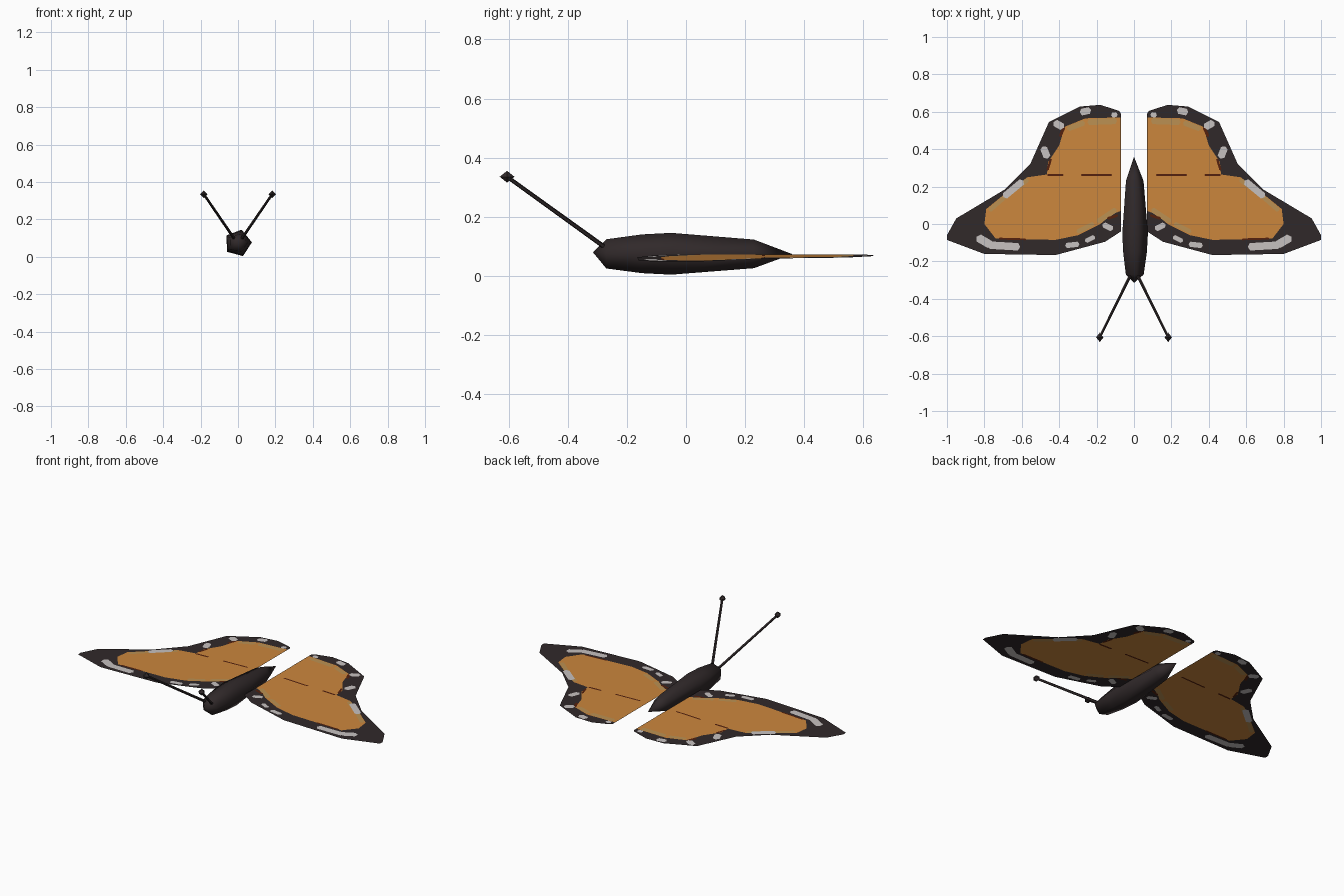
import bpy, bmesh, math
from mathutils import Vector
from mathutils.geometry import delaunay_2d_cdt

if "Cube" in bpy.data.objects:
    bpy.data.objects.remove(bpy.data.objects["Cube"])


def material(name, rgb):
    m = bpy.data.materials.new(name)
    m.diffuse_color = (*rgb, 1)
    m.use_nodes = True
    m.node_tree.nodes["Principled BSDF"].inputs["Base Color"].default_value = m.diffuse_color
    return m


DARK = material("charcoal", (0.030, 0.022, 0.023))
ORANGE = material("orange", (0.60, 0.24, 0.046))
TAN = material("tan", (0.50, 0.28, 0.085))
BROWN = material("red_brown", (0.09, 0.015, 0.004))
WHITE = material("pale_grey", (0.57, 0.54, 0.53))
WING_MATS = [DARK, ORANGE, TAN, BROWN, WHITE]


def make_object(name, bm, mats, mirror=False):
    mesh = bpy.data.meshes.new(name)
    bm.to_mesh(mesh)
    bm.free()
    for m in mats:
        mesh.materials.append(m)
    ob = bpy.data.objects.new(name, mesh)
    bpy.context.collection.objects.link(ob)
    if mirror:
        ob.modifiers.new("mirror", 'MIRROR').use_mirror_merge = False
    return ob


def streak(x1, y1, x2, y2, w):
    """Six-sided elongated spot from one point to another, half-width w."""
    a, b = Vector((x1, y1)), Vector((x2, y2))
    d = (b - a).normalized()
    n = Vector((-d.y, d.x)) * w
    return [a - d * w * 0.6, a - n, b - n, b + d * w * 0.6, b + n, a + n]


# Wings: one flat sheet, cut along the pattern outlines
outline = [(0.07, 0.59), (0.08, 0.605), (0.18, 0.637), (0.29, 0.628), (0.455, 0.545),
           (0.555, 0.32), (0.69, 0.185), (0.95, 0.03), (1.0, -0.06), (1.0, -0.085),
           (0.80, -0.16), (0.42, -0.166), (0.155, -0.095), (0.07, -0.04)]
field = [(0.071, 0.57), (0.26, 0.565), (0.37, 0.52), (0.40, 0.42), (0.46, 0.33),
         (0.465, 0.265), (0.57, 0.25), (0.68, 0.17), (0.79, 0.08), (0.80, 0.0),
         (0.74, -0.078), (0.42, -0.085), (0.30, -0.06), (0.18, 0.0), (0.12, 0.05),
         (0.071, 0.07)]
tan_streaks = [(0.10, 0.55, 0.24, 0.545, 0.016), (0.27, 0.54, 0.35, 0.51, 0.014),
               (0.57, 0.235, 0.67, 0.16, 0.012), (0.69, 0.145, 0.77, 0.075, 0.012),
               (0.10, 0.075, 0.19, 0.015, 0.014), (0.22, 0.0, 0.30, -0.04, 0.012)]
brown_streaks = [(0.12, 0.262, 0.28, 0.262, 0.005), (0.38, 0.262, 0.46, 0.262, 0.006),
                 (0.375, 0.515, 0.395, 0.47, 0.008), (0.445, 0.345, 0.462, 0.29, 0.006),
                 (0.09, 0.045, 0.14, 0.03, 0.007), (0.58, -0.082, 0.72, -0.078, 0.005)]
white_streaks = [(0.095, 0.585, 0.115, 0.582, 0.013), (0.24, 0.607, 0.28, 0.598, 0.018),
                 (0.385, 0.52, 0.42, 0.54, 0.019), (0.465, 0.36, 0.483, 0.405, 0.019),
                 (0.60, 0.225, 0.69, 0.15, 0.018), (0.83, -0.075, 0.77, -0.11, 0.022),
                 (0.77, -0.113, 0.62, -0.122, 0.020), (0.30, -0.108, 0.36, -0.115, 0.014),
                 (0.215, -0.07, 0.255, -0.09, 0.012), (0.12, -0.025, 0.16, -0.005, 0.015)]

shapes = [(0, outline[::-1]), (1, field[::-1])]
for index, group in ((2, tan_streaks), (3, brown_streaks), (4, white_streaks)):
    shapes += [(index, streak(*s)) for s in group]
points, loops = [], []
for _, shape in shapes:
    loops.append(list(range(len(points), len(points) + len(shape))))
    points += [Vector(p) for p in shape]
verts, _, faces, _, _, sources = delaunay_2d_cdt(points, [], loops, 1, 1e-5)

bm = bmesh.new()
wing_verts = [bm.verts.new((v.x, v.y, 0.074 - 0.028 * v.x)) for v in verts]
for face, source in zip(faces, sources):
    if 0 in source:
        f = bm.faces.new([wing_verts[i] for i in face])
        f.material_index = max(shapes[s][0] for s in source)
loose = [v for v in bm.verts if not v.link_faces]
bmesh.ops.delete(bm, geom=loose, context='VERTS')
make_object("wings", bm, WING_MATS, mirror=True)

# Body: five-sided spindle along y
SIDES, CENTRE_Z = 5, 0.073
bm = bmesh.new()
rings = []
for y, r in ((-0.27, 0.052), (-0.15, 0.069), (-0.05, 0.0745), (0.23, 0.051)):
    ring = []
    for i in range(SIDES):
        a = math.radians(3 + 72 * i)
        ring.append(bm.verts.new((r * math.cos(a), y, CENTRE_Z + r * math.sin(a))))
    rings.append(ring)
nose = bm.verts.new((0, -0.315, CENTRE_Z + 0.006))
tail = bm.verts.new((0, 0.36, CENTRE_Z))
for i in range(SIDES):
    j = (i + 1) % SIDES
    for a, b in zip(rings, rings[1:]):
        bm.faces.new((a[i], a[j], b[j], b[i]))
    bm.faces.new((nose, rings[0][j], rings[0][i]))
    bm.faces.new((tail, rings[-1][i], rings[-1][j]))
bmesh.ops.recalc_face_normals(bm, faces=bm.faces)
for f in bm.faces:
    f.smooth = True
make_object("body", bm, [DARK])

# Antennae: thin stalks with small faceted knobs
base, tip = Vector((0.022, -0.28, 0.10)), Vector((0.183, -0.606, 0.335))
axis = tip - base
bm = bmesh.new()
stalk = bmesh.ops.create_cone(bm, cap_ends=True, segments=5, radius1=0.008,
                              radius2=0.007, depth=axis.length)["verts"]
bmesh.ops.rotate(bm, verts=stalk, matrix=axis.to_track_quat('Z', 'Y').to_matrix())
bmesh.ops.translate(bm, verts=stalk, vec=(base + tip) / 2)
make_object("antenna_stalks", bm, [DARK], mirror=True)

bm = bmesh.new()
bmesh.ops.create_uvsphere(bm, u_segments=4, v_segments=2, radius=1)
bmesh.ops.scale(bm, verts=bm.verts, vec=(0.02, 0.025, 0.02))
bmesh.ops.translate(bm, verts=bm.verts, vec=tip)
make_object("antenna_knobs", bm, [DARK], mirror=True)
